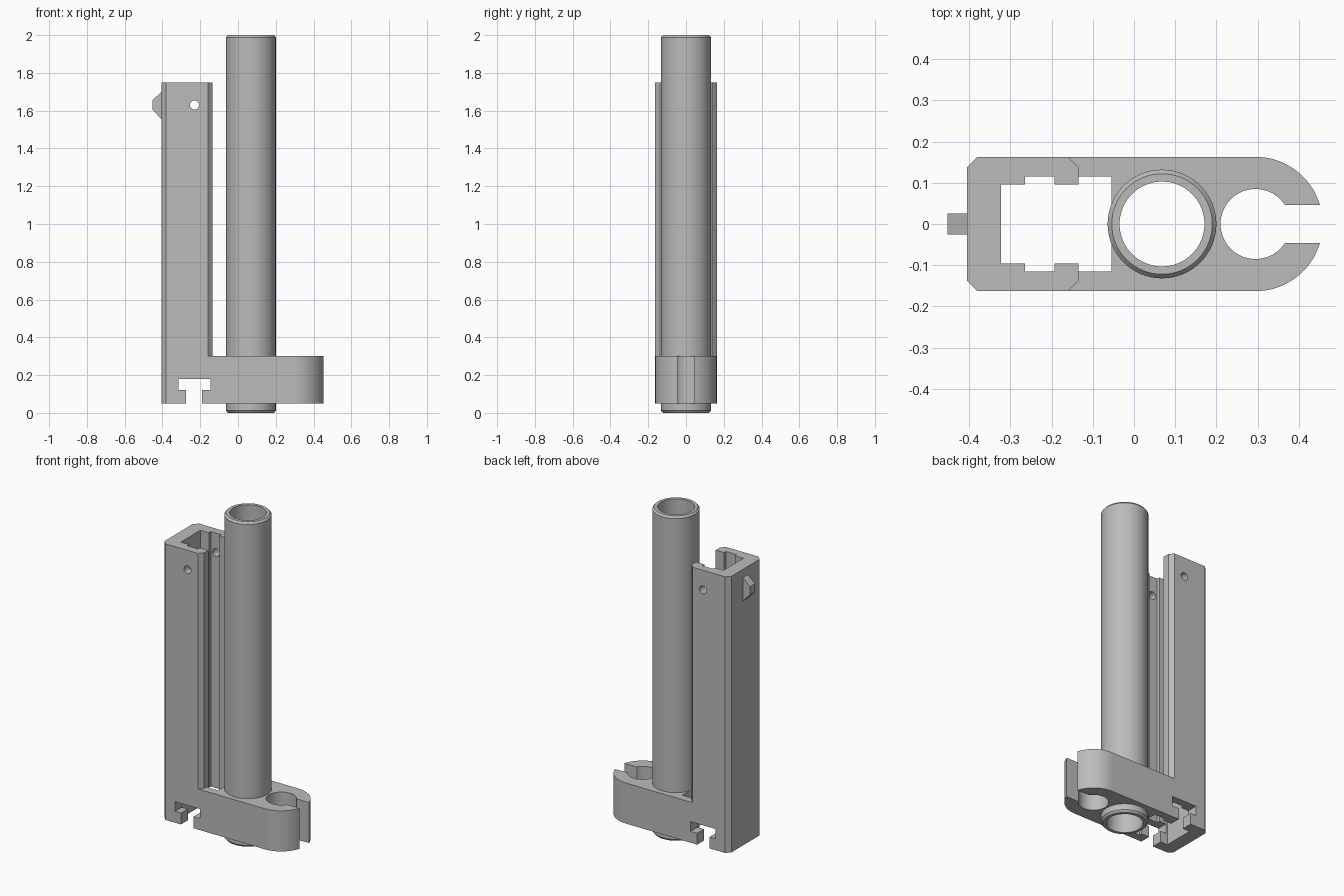
import bpy, bmesh, math
from mathutils import Vector

cube = bpy.data.objects.get("Cube")
if cube:
    bpy.data.objects.remove(cube, do_unlink=True)

grey = bpy.data.materials.new("plain grey")
grey.use_nodes = True
grey.diffuse_color = (0.5, 0.5, 0.5, 1)
grey.node_tree.nodes["Principled BSDF"].inputs["Base Color"].default_value = grey.diffuse_color

BOTTOM, DECK, TOP = 0.05, 0.30, 1.75   # heights of bracket foot, clip deck, channel top
HALF = 0.163                           # half depth of the bracket


def finish(name, bm):
    bmesh.ops.recalc_face_normals(bm, faces=bm.faces)
    mesh = bpy.data.meshes.new(name)
    bm.to_mesh(mesh)
    bm.free()
    mesh.materials.append(grey)
    obj = bpy.data.objects.new(name, mesh)
    bpy.context.collection.objects.link(obj)
    return obj


def prism(name, points, low, high, along_y=False):
    """Extrude a 2D outline along z, or an xz outline along y."""
    def place(p, t):
        return (p[0], t, p[1]) if along_y else (p[0], p[1], t)
    bm = bmesh.new()
    face = bm.faces.new([bm.verts.new(place(p, low)) for p in points])
    new = bmesh.ops.extrude_face_region(bm, geom=[face])["geom"]
    shift = Vector(place((0, 0), high - low))
    bmesh.ops.translate(bm, vec=shift, verts=[v for v in new if isinstance(v, bmesh.types.BMVert)])
    return finish(name, bm)


def mirrored(half):
    return half + [(x, -y) for x, y in reversed(half)]


def circle(cx, cy, r, n=64):
    return [(cx + r * math.cos(i * math.tau / n), cy + r * math.sin(i * math.tau / n))
            for i in range(n)]


def combine(target, tool, operation):
    mod = target.modifiers.new("combine", "BOOLEAN")
    mod.operation, mod.solver, mod.object = operation, "EXACT", tool
    graph = bpy.context.evaluated_depsgraph_get()
    target.data = bpy.data.meshes.new_from_object(target.evaluated_get(graph))
    target.modifiers.clear()
    bpy.data.objects.remove(tool, do_unlink=True)


def smooth(obj):
    bpy.ops.object.select_all(action="DESELECT")
    obj.select_set(True)
    bpy.context.view_layer.objects.active = obj
    bpy.ops.object.shade_smooth_by_angle(angle=math.radians(25))


# Tall C-shaped channel with inner grooves and chamfered corners
bracket = prism("channel_bracket", mirrored([
    (-0.323, 0.096), (-0.265, 0.096), (-0.265, 0.115), (-0.193, 0.115), (-0.193, 0.096),
    (-0.135, 0.096), (-0.135, 0.138), (-0.16, HALF), (-0.38, HALF), (-0.405, 0.138)]), BOTTOM, TOP)

# Foot with rounded clip end, slot and square pocket
CLIP_X, SLOT = 0.295, 0.046
start = math.asin(SLOT / HALF)
arc = [start + (math.pi / 2 - start) * i / 16 for i in range(17)]
foot = prism("clip_foot", mirrored(
    [(CLIP_X, SLOT)] + [(CLIP_X + HALF * math.cos(a), HALF * math.sin(a)) for a in arc]
    + [(-0.17, HALF), (-0.17, 0.115), (-0.055, 0.115)]), BOTTOM, DECK)
combine(bracket, foot, "UNION")

# Clip bore, tube seat, cross hole and T-shaped slot
TUBE_X, TUBE_R = 0.068, 0.132
T_SLOT = [(-0.315, 0.18), (-0.145, 0.18), (-0.145, 0.12), (-0.19, 0.12),
          (-0.19, 0), (-0.275, 0), (-0.275, 0.12), (-0.315, 0.12)]
for cutter in (
        prism("clip_bore", circle(CLIP_X, 0, 0.085), 0, 0.5),
        prism("tube_seat", circle(TUBE_X, 0, TUBE_R - 0.001), 0, 0.5),
        prism("cross_hole", circle(-0.23, 1.63, 0.024, 32), -0.3, 0.3, True),
        prism("t_slot", T_SLOT, -0.3, 0.3, True)):
    combine(bracket, cutter, "DIFFERENCE")
smooth(bracket)

# Small catch on the outer wall
prism("catch", [(-0.40, 1.70), (-0.405, 1.70), (-0.453, 1.655), (-0.453, 1.605),
                (-0.405, 1.555), (-0.40, 1.555)], -0.025, 0.025, True)

# Hollow tube with chamfered rims
bm = bmesh.new()
BORE, RIM, EDGE = 0.103, 0.122, 0.012
section = [(BORE, 0), (RIM, 0), (TUBE_R, EDGE), (TUBE_R, 2 - EDGE), (RIM, 2), (BORE, 2)]
ring = [bm.verts.new((TUBE_X + r, 0, z)) for r, z in section]
edges = [bm.edges.new((ring[i - 1], v)) for i, v in enumerate(ring)]
bmesh.ops.spin(bm, geom=ring + edges, cent=(TUBE_X, 0, 0), axis=(0, 0, 1),
               angle=math.tau, steps=64, use_merge=True)
bmesh.ops.remove_doubles(bm, verts=bm.verts, dist=0.0001)
smooth(finish("tube", bm))
